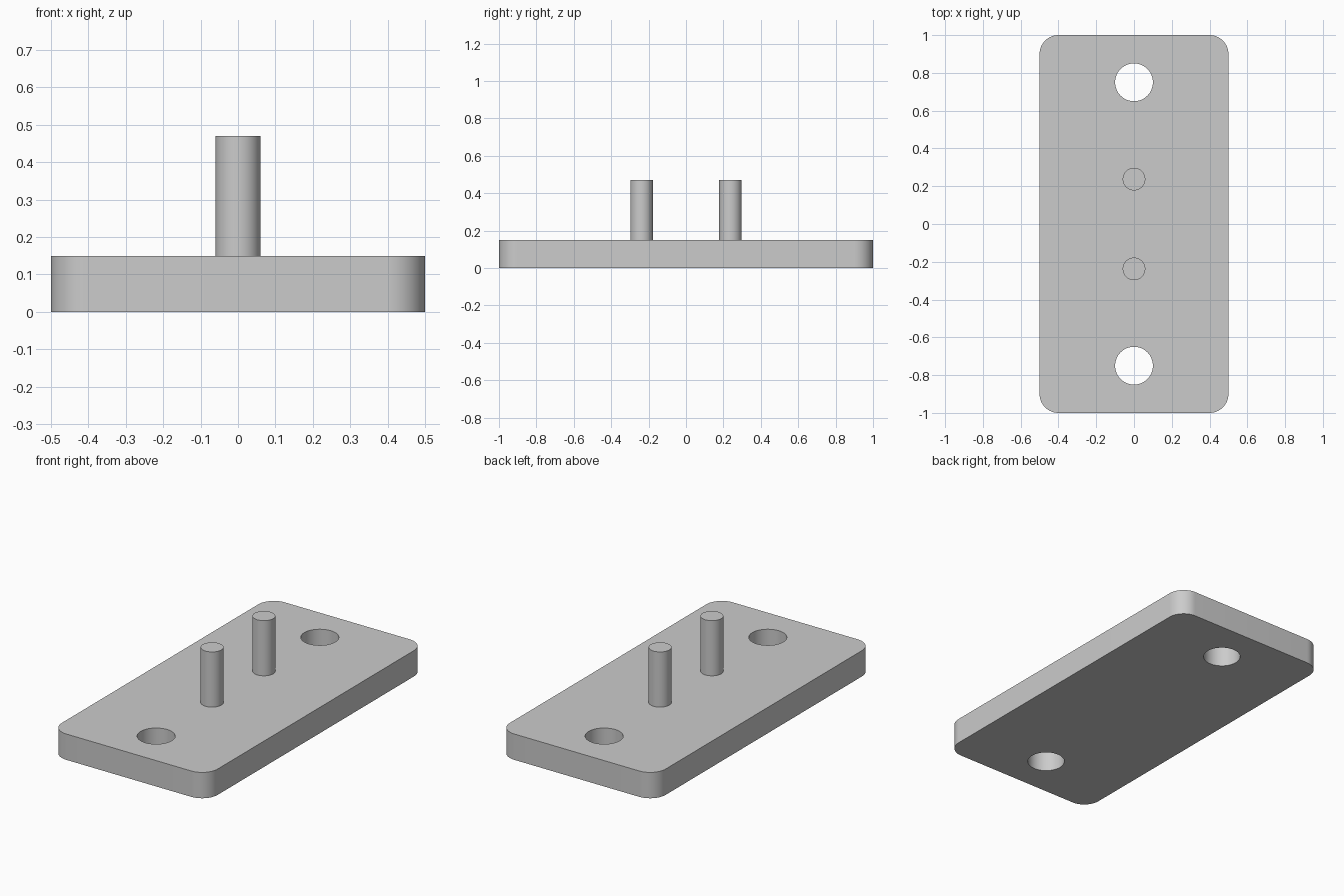
import bpy
import bmesh
import math

cube = bpy.data.objects.get("Cube")
if cube:
    bpy.data.objects.remove(cube, do_unlink=True)

WIDTH, LENGTH, THICK = 1.0, 2.0, 0.15
CORNER, PIN_TOP = 0.1, 0.47

grey = bpy.data.materials.new("plain grey")
grey.use_nodes = True
colour = (0.6, 0.6, 0.6, 1)
grey.diffuse_color = colour
grey.node_tree.nodes["Principled BSDF"].inputs["Base Color"].default_value = colour


def smooth(obj):
    bpy.ops.object.select_all(action="DESELECT")
    obj.select_set(True)
    bpy.context.view_layer.objects.active = obj
    bpy.ops.object.shade_smooth_by_angle(angle=math.radians(30))


def cylinder(name, radius, y, bottom, top):
    bpy.ops.mesh.primitive_cylinder_add(
        vertices=64, radius=radius, depth=top - bottom, location=(0, y, (bottom + top) / 2))
    obj = bpy.context.object
    obj.name = name
    obj.data.materials.append(grey)
    return obj


# Base plate: a box with rounded upright corners
bm = bmesh.new()
bmesh.ops.create_cube(bm, size=1)
for v in bm.verts:
    v.co.x *= WIDTH
    v.co.y *= LENGTH
    v.co.z = (v.co.z + 0.5) * THICK
upright = [e for e in bm.edges if abs(e.verts[0].co.z - e.verts[1].co.z) > THICK / 2]
bmesh.ops.bevel(bm, geom=upright, offset=CORNER, segments=16, profile=0.5, affect="EDGES")
mesh = bpy.data.meshes.new("base_plate")
bm.to_mesh(mesh)
bm.free()
plate = bpy.data.objects.new("base_plate", mesh)
bpy.context.collection.objects.link(plate)
mesh.materials.append(grey)

# Mounting holes and upright pins, mirrored front to back
for side, label in ((-1, "front"), (1, "back")):
    cutter = cylinder(label + "_hole_cutter", 0.1, side * 0.75, -THICK, 2 * THICK)
    cut = plate.modifiers.new(label + "_hole", "BOOLEAN")
    cut.operation = "DIFFERENCE"
    cut.solver = "EXACT"
    cut.object = cutter
    bpy.context.view_layer.objects.active = plate
    bpy.ops.object.modifier_apply(modifier=cut.name)
    bpy.data.objects.remove(cutter, do_unlink=True)
    smooth(cylinder(label + "_pin", 0.06, side * 0.2375, THICK, PIN_TOP))

smooth(plate)
